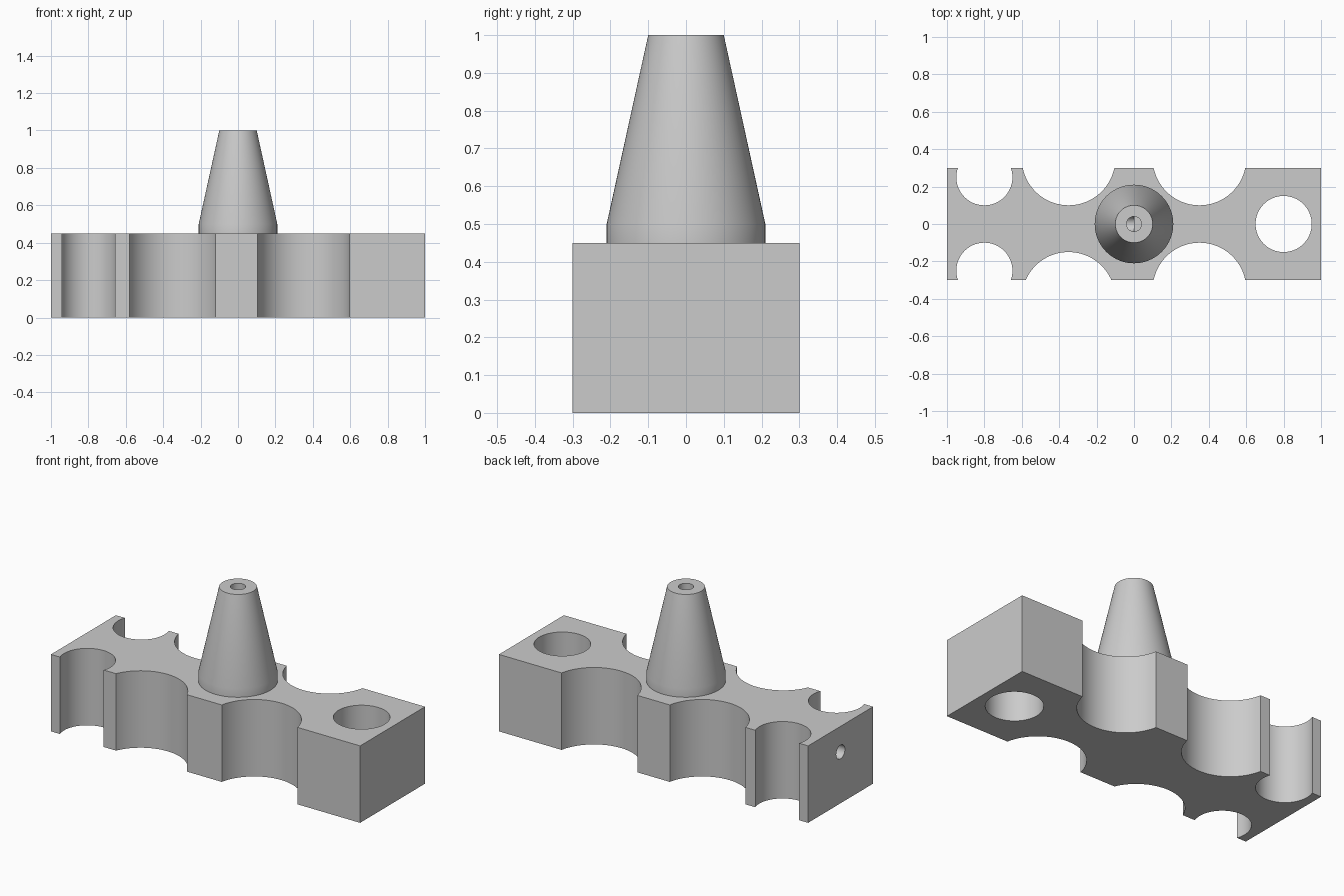
import bpy
import bmesh
import math
from mathutils import Matrix, Vector

cube = bpy.data.objects.get("Cube")
if cube:
    bpy.data.objects.remove(cube, do_unlink=True)

HEIGHT = 0.45
BORE = 0.04
SEGMENTS = 96

grey = bpy.data.materials.new("plain grey")
grey.use_nodes = True
grey.diffuse_color = (0.6, 0.6, 0.6, 1)
grey.node_tree.nodes["Principled BSDF"].inputs["Base Color"].default_value = (0.6, 0.6, 0.6, 1)


def add_object(name, bm):
    bmesh.ops.recalc_face_normals(bm, faces=bm.faces)
    mesh = bpy.data.meshes.new(name)
    bm.to_mesh(mesh)
    bm.free()
    mesh.materials.append(grey)
    obj = bpy.data.objects.new(name, mesh)
    bpy.context.collection.objects.link(obj)
    return obj


def cylinder(name, start, end, radius):
    start, end = Vector(start), Vector(end)
    axis = end - start
    turn = axis.to_track_quat("Z", "Y").to_matrix().to_4x4()
    bm = bmesh.new()
    bmesh.ops.create_cone(bm, cap_ends=True, segments=SEGMENTS, radius1=radius, radius2=radius,
                          depth=axis.length, matrix=Matrix.Translation((start + end) / 2) @ turn)
    return add_object(name, bm)


def cut(target, cutter):
    mod = target.modifiers.new("cut", "BOOLEAN")
    mod.operation = "DIFFERENCE"
    mod.solver = "EXACT"
    mod.object = cutter
    bpy.context.view_layer.objects.active = target
    bpy.ops.object.modifier_apply(modifier=mod.name)
    bpy.data.objects.remove(cutter, do_unlink=True)


# Rectangular block
bm = bmesh.new()
bmesh.ops.create_cube(bm, size=1, matrix=Matrix.Translation((0, 0, HEIGHT / 2))
                      @ Matrix.Diagonal((2, 0.6, HEIGHT, 1)))
block = add_object("block", bm)

# Round side notches and the through hole: x, y, radius
scoops = [(-0.8, 0.25, 0.15), (-0.8, -0.25, 0.15),
          (-0.35, 0.35, 0.25), (-0.35, -0.4, 0.25),
          (0.35, 0.35, 0.25), (0.35, -0.35, 0.25),
          (0.8, 0, 0.15)]
for x, y, radius in scoops:
    cut(block, cylinder("scoop_cutter", (x, y, -0.1), (x, y, HEIGHT + 0.1), radius))

# Bore below the nozzle, and the channel that feeds it from the end
cut(block, cylinder("bore_cutter", (0, 0, 0.3), (0, 0, 0.6), BORE))
cut(block, cylinder("channel_cutter", (-1.1, 0, 0.3), (0, 0, 0.3), BORE))

# Tapered hollow nozzle, spun from its half profile
profile = [(BORE, HEIGHT), (BORE, 1), (0.1, 1), (0.21, 0.5), (0.21, HEIGHT)]
bm = bmesh.new()
verts = [bm.verts.new((r, 0, z)) for r, z in profile]
edges = [bm.edges.new(pair) for pair in zip(verts, verts[1:])]
bmesh.ops.spin(bm, geom=verts + edges, cent=(0, 0, 0), axis=(0, 0, 1),
               angle=math.tau, steps=SEGMENTS, use_merge=True)
bmesh.ops.remove_doubles(bm, verts=bm.verts, dist=0.0001)
nozzle = add_object("nozzle", bm)

# Smooth the round walls and keep the rims sharp
for obj in (block, nozzle):
    bpy.ops.object.select_all(action="DESELECT")
    obj.select_set(True)
    bpy.context.view_layer.objects.active = obj
    bpy.ops.object.shade_smooth_by_angle(angle=math.radians(30))
